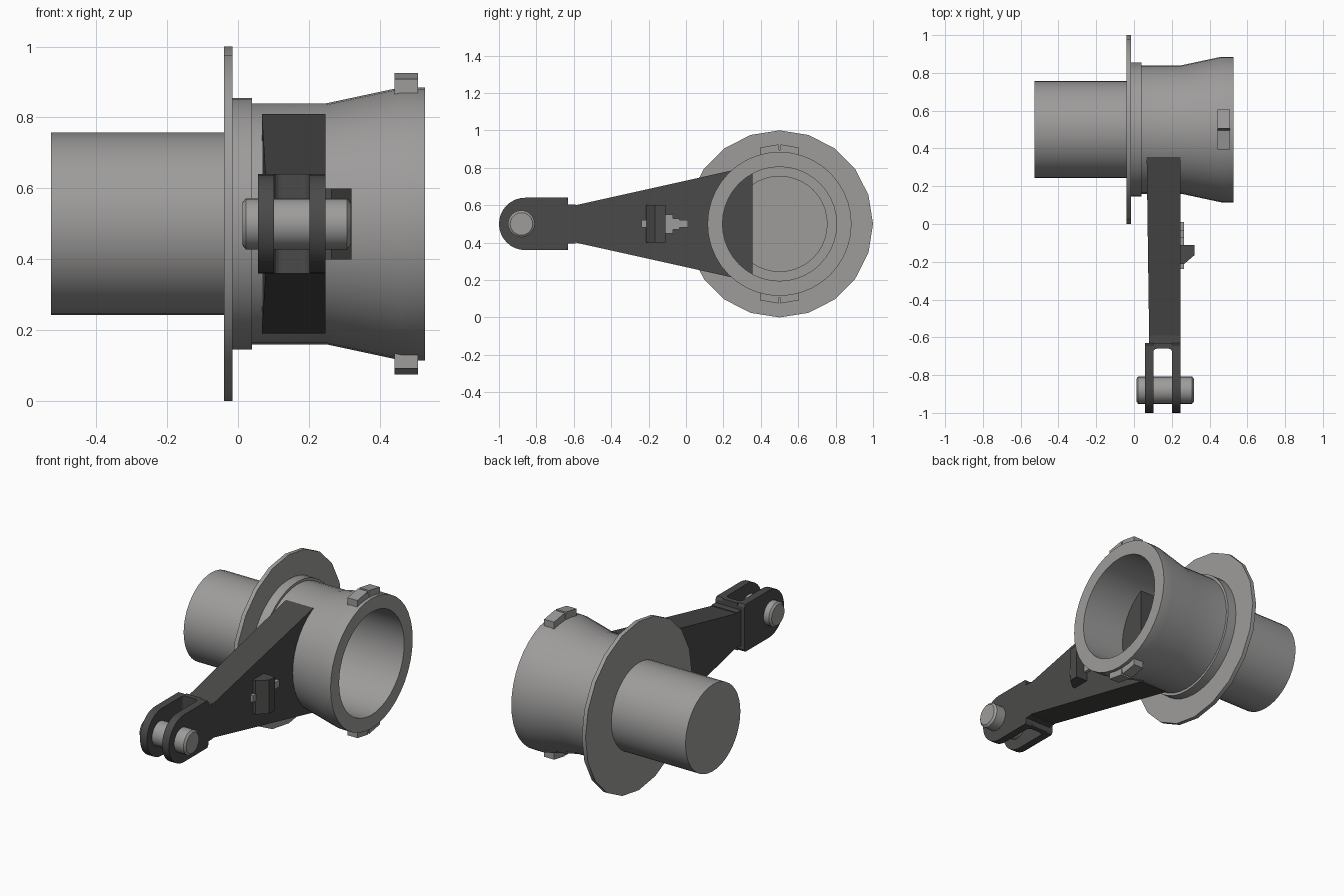
import bpy, bmesh
from math import pi, sin, cos, radians

if "Cube" in bpy.data.objects:
    bpy.data.objects.remove(bpy.data.objects["Cube"])

AXIS_Y, AXIS_Z = 0.5, 0.5


def colour(name, v):
    m = bpy.data.materials.new(name)
    m.diffuse_color = (v, v * 0.98, v * 0.97, 1)
    m.use_nodes = True
    m.node_tree.nodes["Principled BSDF"].inputs["Base Color"].default_value = m.diffuse_color
    return m


dark = colour("dark_steel", 0.07)
mid = colour("mid_steel", 0.34)


def finish(name, bm, mat, smooth=False):
    bmesh.ops.recalc_face_normals(bm, faces=bm.faces)
    me = bpy.data.meshes.new(name)
    bm.to_mesh(me)
    bm.free()
    ob = bpy.data.objects.new(name, me)
    bpy.context.collection.objects.link(ob)
    me.materials.append(mat)
    if smooth:
        bpy.ops.object.select_all(action='DESELECT')
        ob.select_set(True)
        bpy.context.view_layer.objects.active = ob
        bpy.ops.object.shade_smooth_by_angle(angle=radians(30))
    return ob


def lathe(name, profile, sides, cy=AXIS_Y, cz=AXIS_Z, closed=False):
    """Turn an (x, radius) profile round a line parallel to x."""
    bm = bmesh.new()
    rings = [[bm.verts.new((x, cy + r * sin(2 * pi * i / sides), cz + r * cos(2 * pi * i / sides)))
              for i in range(sides)] for x, r in profile]
    pairs = list(zip(rings, rings[1:]))
    if closed:
        pairs.append((rings[-1], rings[0]))
    for a, b in pairs:
        for i in range(sides):
            j = (i + 1) % sides
            bm.faces.new((a[i], a[j], b[j], b[i]))
    if not closed:
        bm.faces.new(rings[0])
        bm.faces.new(rings[-1])
    return finish(name, bm, mid, True)


def prism(name, pts, axis, lo, hi, mat, smooth=False):
    """Extrude a (y, z) profile along x, or an (x, y) profile along z."""
    place = (lambda p, t: (t, *p)) if axis == 'x' else (lambda p, t: (*p, t))
    bm = bmesh.new()
    a = [bm.verts.new(place(p, lo)) for p in pts]
    b = [bm.verts.new(place(p, hi)) for p in pts]
    bm.faces.new(a)
    bm.faces.new(b)
    for i in range(len(pts)):
        j = (i + 1) % len(pts)
        bm.faces.new((a[i], a[j], b[j], b[i]))
    return finish(name, bm, mat, smooth)


def rect(y0, y1, half):
    return [(y0, 0.5 - half), (y1, 0.5 - half), (y1, 0.5 + half), (y0, 0.5 + half)]


# Rear shaft (its end shows inside the socket), flange and open socket on one axis
lathe("rear_shaft", [(-0.527, 0.257), (0.03, 0.257)], 40)
lathe("flange", [(-0.04, 0.5), (-0.016, 0.5)], 20)
lathe("socket", [(-0.018, 0.355), (0.04, 0.355), (0.04, 0.34), (0.25, 0.34),
                 (0.46, 0.385), (0.527, 0.385), (0.527, 0.305), (-0.018, 0.305)],
      40, closed=True)

# Paired locking tabs above and below the socket mouth
half_tab = [(0.395, 0.86), (0.395, 0.908), (0.494, 0.925), (0.5, 0.885), (0.5, 0.87)]
for flip, level in ((1, "top"), (-1, "bottom")):
    for side, hand in ((1, "left"), (-1, "right")):
        pts = [(0.5 + side * (y - 0.5), 0.5 + flip * (z - 0.5)) for y, z in half_tab]
        prism(f"{level}_tab_{hand}", pts, 'x', 0.442, 0.507, mid)

# Tapered arm, slightly thicker where it enters the socket
arm = prism("arm", [(-0.59, 0.4), (0.355, 0.19), (0.355, 0.81), (-0.59, 0.6)],
            'x', 0.067, 0.247, dark)
for v in arm.data.vertices:
    if v.co.x < 0.1 and v.co.y < 0:
        v.co.x = 0.08
prism("arm_neck", rect(-0.63, -0.59, 0.105), 'x', 0.08, 0.247, dark)

# Clevis cheeks with round ends
cheek = [(-0.63, 0.375), (-0.63, 0.625), (-0.64, 0.64)]
cheek += [(-0.86 + 0.14 * cos(t), 0.5 + 0.14 * sin(t))
          for t in (pi / 2 + pi * i / 16 for i in range(17))]
cheek += [(-0.64, 0.36)]
for name, lo, hi in (("clevis_cheek_rear", 0.057, 0.102), ("clevis_cheek_front", 0.202, 0.247)):
    prism(name, cheek, 'x', lo, hi, dark, smooth=True)

# Clevis web with filleted slot corners
r = 0.02
fillet = [(0.102 + r - r * cos(t), -0.68 + r * sin(t)) for t in (pi / 8 * i for i in range(5))]
web = [(0.102, -0.63)] + fillet + [(0.304 - x, y) for x, y in reversed(fillet)] + [(0.202, -0.63)]
prism("clevis_web", web, 'z', 0.36, 0.64, dark)

# Pin with chamfered ends
lathe("clevis_pin", [(0.012, 0.06), (0.022, 0.072), (0.308, 0.072), (0.318, 0.06)], 24, cy=-0.88)

# Wedge catch on the arm, with its stepped plunger
prism("catch_block", [(0.24, -0.11), (0.32, -0.11), (0.32, -0.165), (0.264, -0.213),
                      (0.24, -0.213)], 'z', 0.4, 0.6, dark)
for i, (y0, y1, half) in enumerate(((-0.237, -0.205, 0.02), (-0.115, -0.07, 0.05),
                                    (-0.07, -0.035, 0.03), (-0.035, 0.01, 0.02))):
    prism(f"catch_plunger_{i + 1}", rect(y0, y1, half), 'x', 0.24, 0.266, mid)
